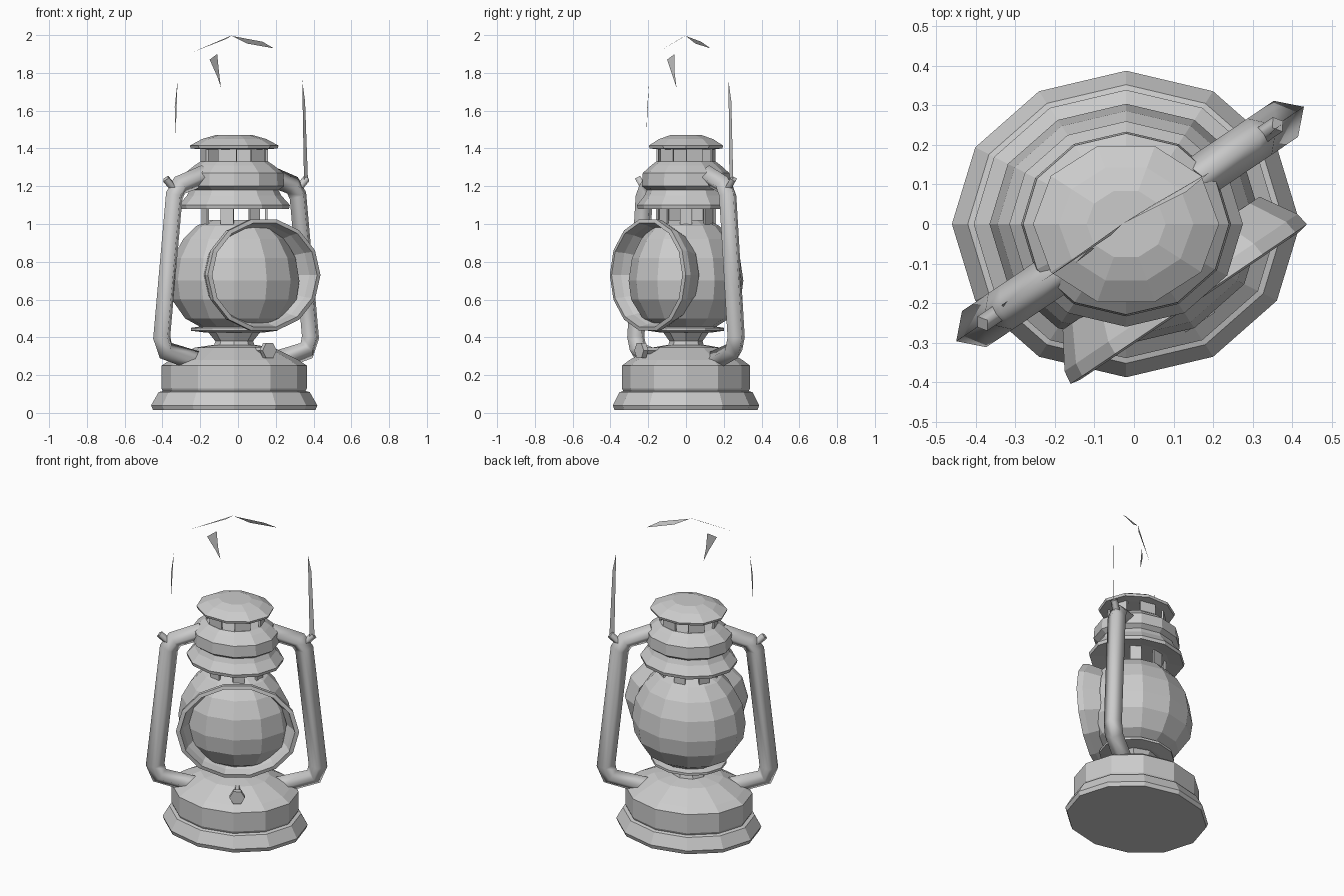
import bpy, bmesh, math
from mathutils import Vector, Matrix

cube = bpy.data.objects.get("Cube")
if cube:
    bpy.data.objects.remove(cube, do_unlink=True)

grey = bpy.data.materials.new("worn grey metal")
grey.use_nodes = True
COLOUR = (0.6, 0.6, 0.6, 1)
grey.diffuse_color = COLOUR
grey.node_tree.nodes["Principled BSDF"].inputs["Base Color"].default_value = COLOUR

# The lantern is turned, and its body is a slightly flattened round
TURN = math.radians(-34)
FACING = Vector((-math.sin(TURN), -math.cos(TURN), 0))
BODY = Matrix.Translation((-0.02, 0, 0)) @ Matrix.Diagonal((1, 0.88, 1, 1))


def finish(name, bm):
    bmesh.ops.recalc_face_normals(bm, faces=bm.faces)
    mesh = bpy.data.meshes.new(name)
    bm.to_mesh(mesh)
    bm.free()
    mesh.materials.append(grey)
    obj = bpy.data.objects.new(name, mesh)
    bpy.context.collection.objects.link(obj)
    return obj


def lathe(name, profile, matrix=BODY, sides=12, closed=False):
    """Turn (radius, height) points about z; open profiles get end caps."""
    bm = bmesh.new()
    rings = []
    for r, z in profile:
        rings.append([bm.verts.new(matrix @ Vector((
            r * math.cos(math.tau * i / sides), r * math.sin(math.tau * i / sides), z)))
            for i in range(sides)])
    pairs = list(zip(rings, rings[1:]))
    if closed:
        pairs.append((rings[-1], rings[0]))
    else:
        bm.faces.new(rings[0])
        bm.faces.new(rings[-1])
    for a, b in pairs:
        for i in range(sides):
            j = (i + 1) % sides
            bm.faces.new((a[i], a[j], b[j], b[i]))
    return finish(name, bm)


def tube(name, points, radius):
    """Four-sided tube through the points."""
    curve = bpy.data.curves.new(name, "CURVE")
    curve.dimensions = "3D"
    curve.bevel_depth = radius
    curve.bevel_resolution = 0
    curve.use_fill_caps = True
    spline = curve.splines.new("POLY")
    spline.points.add(len(points) - 1)
    for p, co in zip(spline.points, points):
        p.co = (*co, 1)
    temp = bpy.data.objects.new(name + "_path", curve)
    bpy.context.collection.objects.link(temp)
    bpy.context.view_layer.update()
    mesh = bpy.data.meshes.new_from_object(
        temp.evaluated_get(bpy.context.evaluated_depsgraph_get()))
    bpy.data.objects.remove(temp, do_unlink=True)
    mesh.materials.clear()
    mesh.materials.append(grey)
    obj = bpy.data.objects.new(name, mesh)
    bpy.context.collection.objects.link(obj)
    return obj


def slats(name, count, radius, low, high, width, phase=0):
    """Ring of thin upright plates."""
    bm = bmesh.new()
    for i in range(count):
        turn = Matrix.Rotation(math.tau * i / count + phase, 4, "Z")
        place = Matrix.Translation((radius, 0, (low + high) / 2))
        size = Matrix.Diagonal((0.012, width, high - low, 1))
        bmesh.ops.create_cube(bm, size=1, matrix=BODY @ turn @ place @ size)
    return finish(name, bm)


def shard(name, points):
    """Thin leftover piece of the carrying handle."""
    bm = bmesh.new()
    bm.faces.new([bm.verts.new(p) for p in points])
    return finish(name, bm)


# Base and fuel tank
lathe("base_foot", [(0.43, 0.015), (0.44, 0.04), (0.40, 0.11), (0.36, 0.12)])
lathe("fuel_tank", [(0.37, 0.10), (0.385, 0.13), (0.385, 0.25), (0.34, 0.28),
                    (0.21, 0.345), (0.11, 0.36)])
lathe("burner", [(0.11, 0.35), (0.10, 0.38), (0.14, 0.43)], sides=8)
lathe("globe_plate", [(0.15, 0.425), (0.23, 0.435), (0.23, 0.45), (0.16, 0.46)])

# Glass globe
globe = lathe("globe", [(0.17, 0.45), (0.26, 0.50), (0.33, 0.60), (0.345, 0.70),
                        (0.325, 0.82), (0.27, 0.92), (0.20, 0.99), (0.13, 1.02)])
slats("globe_crown", 7, 0.17, 0.98, 1.10, 0.07)

# Upper collar and chimney cap
lathe("collar", [(0.20, 1.09), (0.29, 1.08), (0.295, 1.10), (0.25, 1.15), (0.235, 1.18),
                 (0.265, 1.20), (0.26, 1.27), (0.21, 1.31), (0.18, 1.33)])
slats("chimney_vents", 6, 0.165, 1.31, 1.41, 0.10, 0.3)
lathe("chimney_cap", [(0.17, 1.395), (0.23, 1.40), (0.235, 1.415), (0.17, 1.45),
                      (0.10, 1.47)], sides=10)

# Flared hood ring around the front of the globe
across = Vector((math.cos(TURN), -math.sin(TURN), 0))
axes = Matrix((across, Vector((0, 0, 1)), FACING)).transposed().to_4x4()
HOOD = Matrix.Translation((0.13, -0.19, 0.73)) @ axes @ Matrix.Diagonal((1, 0.84, 1, 1))
lathe("hood_ring", [(0.285, -0.09), (0.32, -0.03), (0.335, 0.02), (0.36, 0.015),
                    (0.355, -0.02), (0.30, -0.11)], HOOD, 14, closed=True)

# Wick knob at the front of the tank
knob = Matrix.Translation(FACING * 0.26 + Vector((0, 0, 0.33))) @ axes
lathe("wick_knob", [(0.02, -0.10), (0.02, 0), (0.045, 0.01), (0.045, 0.04)], knob, 6)

# Side arms, one each side
for side, name in ((1, "left"), (-1, "right")):
    def at(reach, z):
        return across * reach * side + Vector((-0.01, 0, z))
    tube(name + "_arm", [at(0.20, 1.26), at(0.36, 1.205), at(0.395, 1.15),
                         at(0.475, 0.40), at(0.45, 0.33), at(0.24, 0.27)], 0.055)
    tube(name + "_handle_pivot", [at(0.38, 1.17), at(0.45, 1.24)], 0.022)

# Surviving pieces of the carrying handle
shard("handle_left_wire", [(0.35, 0.23, 1.20), (0.37, 0.25, 1.24), (0.355, 0.24, 1.65),
                           (0.34, 0.225, 1.76)])
shard("handle_right_wire", [(-0.33, -0.21, 1.47), (-0.32, -0.195, 1.76),
                            (-0.335, -0.205, 1.62)])
shard("handle_grip_top", [(-0.03, 0, 1.995), (0.13, 0.08, 1.965), (0.19, 0.13, 1.93),
                          (0.05, 0.05, 1.955)])
shard("handle_grip_edge", [(-0.24, -0.15, 1.91), (-0.03, 0, 2.0), (-0.06, -0.03, 1.98)])
shard("handle_grip_side", [(-0.15, -0.10, 1.87), (-0.11, -0.06, 1.90), (-0.10, -0.06, 1.80),
                           (-0.09, -0.05, 1.72), (-0.11, -0.07, 1.78)])
